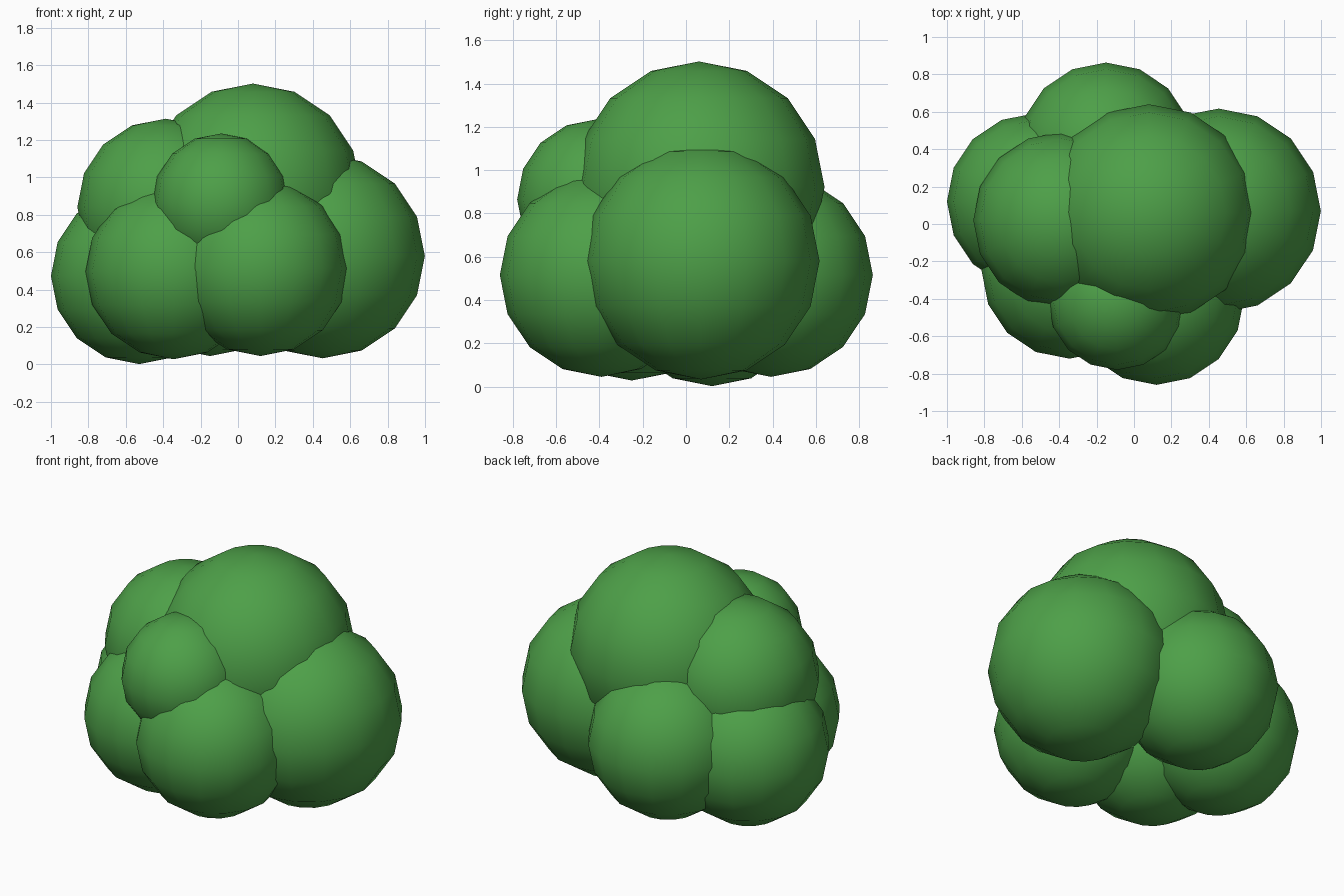
import bpy
import bmesh

if "Cube" in bpy.data.objects:
    bpy.data.objects.remove(bpy.data.objects["Cube"])

# single leaf colour
leaf = bpy.data.materials.new("leaf green")
leaf.diffuse_color = (0.075, 0.35, 0.065, 1.0)
leaf.use_nodes = True
leaf.node_tree.nodes["Principled BSDF"].inputs["Base Color"].default_value = leaf.diffuse_color


def clump(name, x, y, z, r):
    """One rounded foliage clump: a 16 x 8 smooth sphere."""
    bm = bmesh.new()
    bmesh.ops.create_uvsphere(bm, u_segments=16, v_segments=8, radius=r)
    for f in bm.faces:
        f.smooth = True
    me = bpy.data.meshes.new(name)
    bm.to_mesh(me)
    bm.free()
    me.materials.append(leaf)
    ob = bpy.data.objects.new(name, me)
    ob.location = (x, y, z)
    bpy.context.collection.objects.link(ob)


# overlapping clumps of the bush
clump("top_clump", 0.08, 0.06, 0.922, 0.58)
clump("right_clump", 0.452, 0.07, 0.58, 0.547)
clump("front_clump", 0.12, -0.39, 0.515, 0.47)
clump("front_left_clump", -0.345, -0.25, 0.498, 0.47)
clump("left_clump", -0.528, 0.12, 0.474, 0.472)
clump("back_clump", -0.15, 0.393, 0.515, 0.47)
clump("upper_left_clump", -0.387, 0.02, 0.842, 0.472)
clump("upper_front_clump", -0.09, -0.41, 0.865, 0.37)
